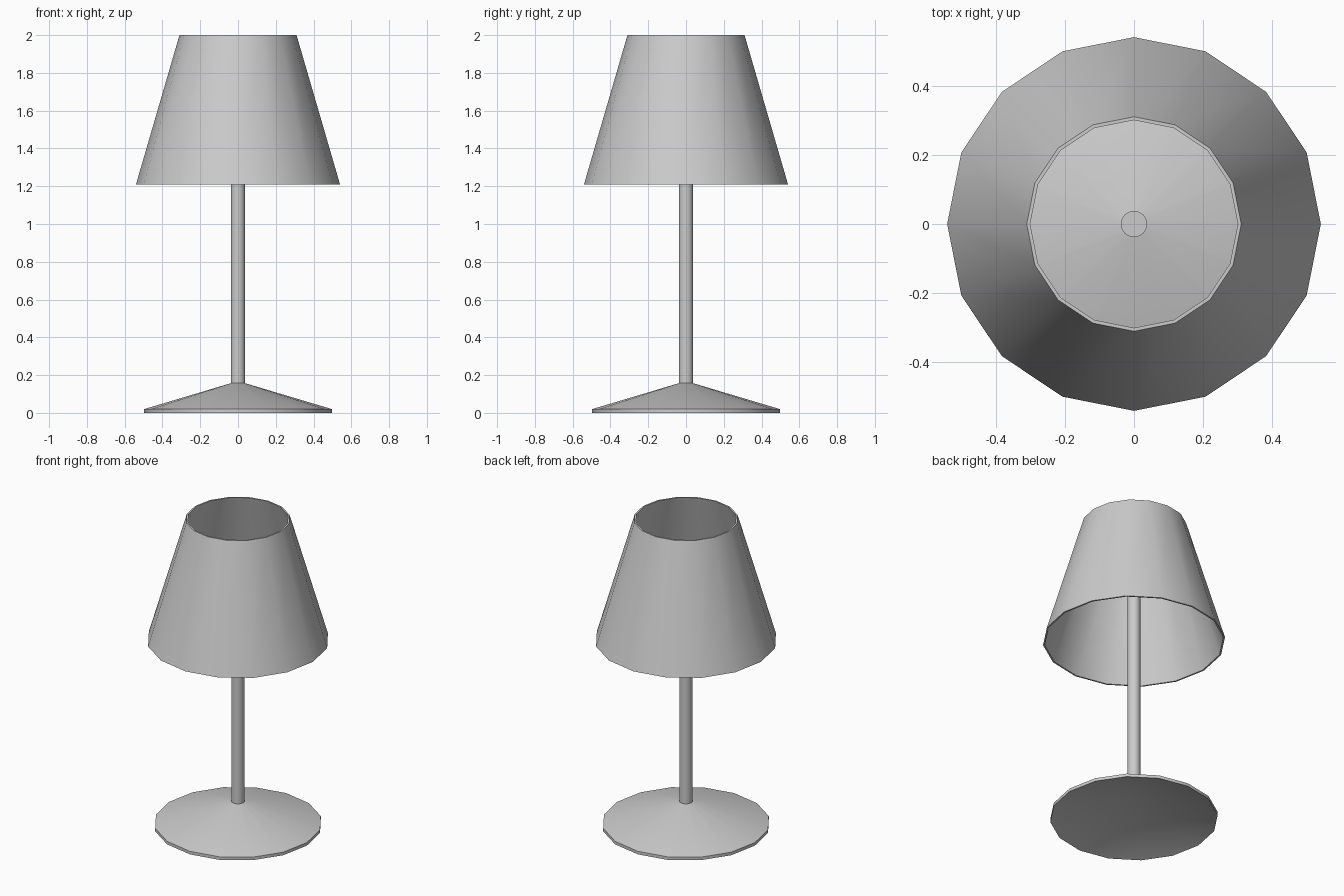
import bpy, bmesh, math

if "Cube" in bpy.data.objects:
    bpy.data.objects.remove(bpy.data.objects["Cube"])

SIDES = 16


def lathe(name, profile, closed=False):
    """Revolve (radius, z) points around z; radius 0 becomes a single pole."""
    bm = bmesh.new()
    rings = []
    for r, z in profile:
        if r == 0:
            rings.append([bm.verts.new((0, 0, z))] * SIDES)
        else:
            rings.append([bm.verts.new((r * math.cos(a), r * math.sin(a), z))
                          for a in (i * math.tau / SIDES for i in range(SIDES))])
    pairs = list(zip(rings, rings[1:]))
    if closed:
        pairs.append((rings[-1], rings[0]))
    for lo, hi in pairs:
        for i in range(SIDES):
            j = (i + 1) % SIDES
            corners = list(dict.fromkeys((lo[i], lo[j], hi[j], hi[i])))
            bm.faces.new(corners)
    bmesh.ops.recalc_face_normals(bm, faces=bm.faces)
    mesh = bpy.data.meshes.new(name)
    bm.to_mesh(mesh)
    bm.free()
    ob = bpy.data.objects.new(name, mesh)
    bpy.context.collection.objects.link(ob)
    # smooth around the turn, crisp at the rims
    bpy.ops.object.select_all(action='DESELECT')
    ob.select_set(True)
    bpy.context.view_layer.objects.active = ob
    bpy.ops.object.shade_smooth_by_angle(angle=math.radians(40))
    return ob


# Conical foot, hollow underneath
lathe("base", [(0, 0.15), (0.497, 0), (0.497, 0.02), (0.038, 0.157), (0, 0.157)])

# Stem rising into the shade
lathe("stem", [(0, 0.152), (0.038, 0.152), (0.038, 1.6), (0, 1.6)])

# Thin open shade
lathe("shade", [(0.54, 1.21), (0.31, 2.0), (0.30, 2.0), (0.53, 1.21)], closed=True)
